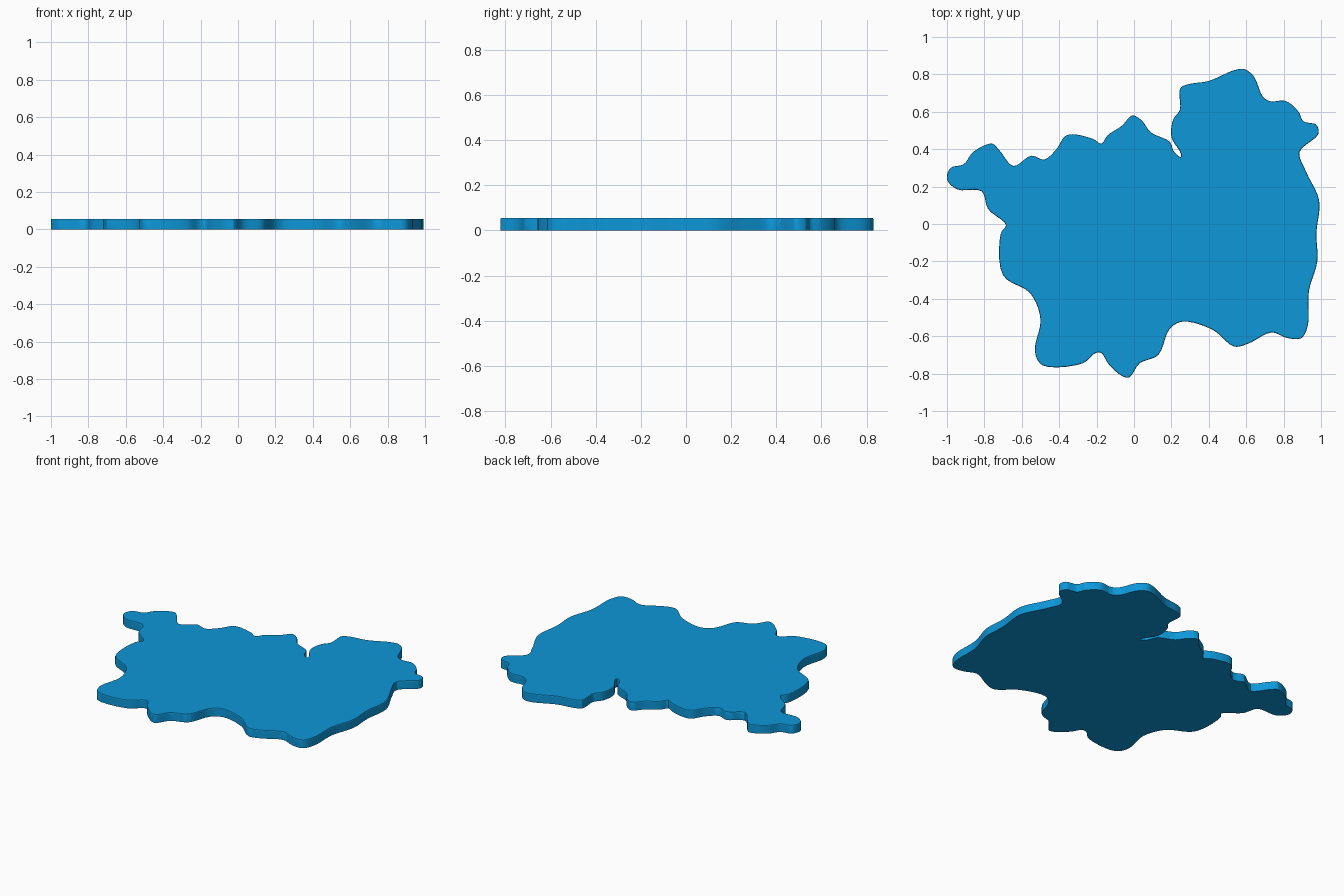
import bpy, bmesh
from mathutils import Vector

if "Cube" in bpy.data.objects:
    bpy.data.objects.remove(bpy.data.objects["Cube"])

# Coastline control points, clockwise from the western tip
OUTLINE = [
    (-1.0, .24), (-.98, .30), (-.91, .32), (-.86, .385), (-.76, .43), (-.72, .395),
    (-.645, .31), (-.55, .365), (-.48, .345), (-.415, .40), (-.37, .468),
    (-.33, .48), (-.22, .455), (-.175, .43), (-.14, .475), (-.065, .525),
    (-.01, .58), (.04, .555), (.09, .49), (.19, .44), (.215, .385),
    (.25, .358), (.25, .378), (.2, .465), (.21, .56), (.245, .61), (.247, .725),
    (.29, .747), (.4, .765), (.535, .822), (.59, .828), (.64, .79),
    (.69, .68), (.73, .656), (.81, .658), (.88, .6), (.905, .55),
    (.975, .53), (.985, .48), (.885, .385), (.92, .28), (.99, .125),
    (.975, -.05), (.98, -.2), (.935, -.36), (.93, -.54), (.895, -.61),
    (.82, -.61), (.735, -.58), (.61, -.64), (.535, -.655), (.42, -.565),
    (.26, -.522), (.19, -.562), (.13, -.7), (.03, -.745), (-.025, -.82),
    (-.06, -.815), (-.135, -.75), (-.175, -.69), (-.205, -.69), (-.275, -.745),
    (-.49, -.755), (-.53, -.68), (-.5, -.51), (-.555, -.37), (-.7, -.275),
    (-.712, -.05), (-.685, -.005), (-.78, .08), (-.815, .175), (-.945, .185)]
STEPS = 5
HEIGHT = 0.056
ROUND = 0.006


def smooth_loop(points, steps):
    """Closed centripetal Catmull-Rom curve through the points."""
    pts = [Vector(p) for p in points]
    n, out = len(pts), []
    for i in range(n):
        p0, p1, p2, p3 = (pts[(i + k) % n] for k in (-1, 0, 1, 2))
        t1 = (p1 - p0).length ** .5
        t2 = t1 + (p2 - p1).length ** .5
        t3 = t2 + (p3 - p2).length ** .5
        for s in range(steps):
            t = t1 + (t2 - t1) * s / steps
            a1 = p0.lerp(p1, t / t1)
            a2 = p1.lerp(p2, (t - t1) / (t2 - t1))
            a3 = p2.lerp(p3, (t - t2) / (t3 - t2))
            b1 = a1.lerp(a2, t / t2)
            b2 = a2.lerp(a3, (t - t1) / (t3 - t1))
            out.append(b1.lerp(b2, (t - t1) / (t2 - t1)))
    return out


def inset_loop(loop, d):
    """Move a clockwise loop inwards by d."""
    n, out = len(loop), []
    for i, p in enumerate(loop):
        tan = (loop[(i + 1) % n] - loop[i - 1]).normalized()
        out.append(p + Vector((tan.y, -tan.x)) * d)
    return out


# Map slab: straight sides with a small rounded top rim
base = smooth_loop(OUTLINE, STEPS)
levels = [(0, 0), (0, HEIGHT - ROUND), (ROUND * .3, HEIGHT - ROUND * .3), (ROUND, HEIGHT)]
bm = bmesh.new()
rings = [[bm.verts.new((p.x, p.y, z)) for p in inset_loop(base, d)] for d, z in levels]
n = len(base)
for low, high in zip(rings, rings[1:]):
    for i in range(n):
        j = (i + 1) % n
        bm.faces.new((low[i], high[i], high[j], low[j]))
bm.faces.new(rings[0])
bm.faces.new(rings[-1][::-1])
bmesh.ops.recalc_face_normals(bm, faces=bm.faces[:])
bmesh.ops.triangulate(bm, faces=[f for f in bm.faces if len(f.verts) > 4])
mesh = bpy.data.meshes.new("map_slab")
bm.to_mesh(mesh)
bm.free()

blue = bpy.data.materials.new("bright blue")
blue.diffuse_color = (0.004, 0.31, 0.69, 1)
blue.use_nodes = True
blue.node_tree.nodes["Principled BSDF"].inputs["Base Color"].default_value = blue.diffuse_color
mesh.materials.append(blue)

slab = bpy.data.objects.new("map_slab", mesh)
bpy.context.collection.objects.link(slab)
bpy.context.view_layer.objects.active = slab
slab.select_set(True)
bpy.ops.object.shade_smooth_by_angle(angle=0.4)
